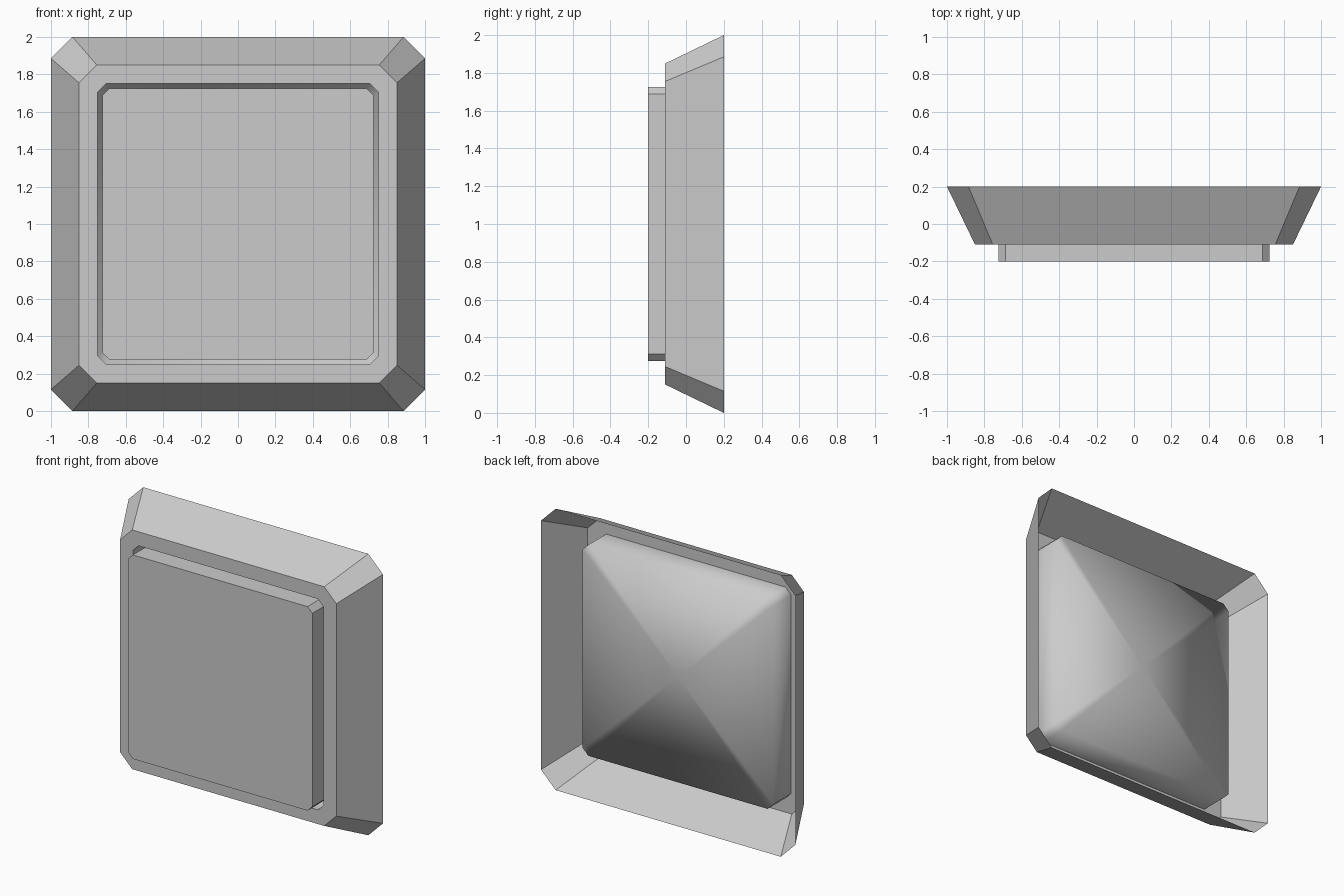
import bpy
import bmesh

if "Cube" in bpy.data.objects:
    bpy.data.objects.remove(bpy.data.objects["Cube"])


def octagon(bm, half, cut, y):
    """Loop of a square with cut corners, standing at depth y."""
    a, b = half, half - cut
    pts = [(a, -b), (a, b), (b, a), (-b, a), (-a, b), (-a, -b), (-b, -a), (b, -a)]
    return [bm.verts.new((x, y, z + 1)) for x, z in pts]


def bridge(bm, lo, hi, smooth=False):
    """Join two loops with a band of quads."""
    for i in range(8):
        j = (i + 1) % 8
        f = bm.faces.new((lo[i], lo[j], hi[j], hi[i]))
        f.smooth = smooth


def finish(bm, name):
    mesh = bpy.data.meshes.new(name)
    bm.to_mesh(mesh)
    bm.free()
    obj = bpy.data.objects.new(name, mesh)
    bpy.context.collection.objects.link(obj)


# Frame shell: sloped outer walls, flat front ring, recessed well, open back
bm = bmesh.new()
rim = octagon(bm, 1.0, 0.115, 0.20)
front = octagon(bm, 0.85, 0.095, -0.11)
lip = octagon(bm, 0.75, 0.045, -0.11)
floor = octagon(bm, 0.75, 0.045, 0.09)
bridge(bm, rim, front)
bridge(bm, front, lip)
bridge(bm, lip, floor, True)
# Well floor: fan around the centre, shaded smoothly into the well walls
centre = bm.verts.new((0, 0.09, 1))
for i in range(8):
    f = bm.faces.new((floor[i], floor[(i + 1) % 8], centre))
    f.smooth = True
finish(bm, "frame")

# Raised panel sitting in the well
bm = bmesh.new()
back = octagon(bm, 0.725, 0.038, 0.08)
face = octagon(bm, 0.725, 0.038, -0.20)
bridge(bm, back, face)
bm.faces.new(face)
bm.faces.new(back[::-1])
bmesh.ops.recalc_face_normals(bm, faces=bm.faces)
finish(bm, "panel")
